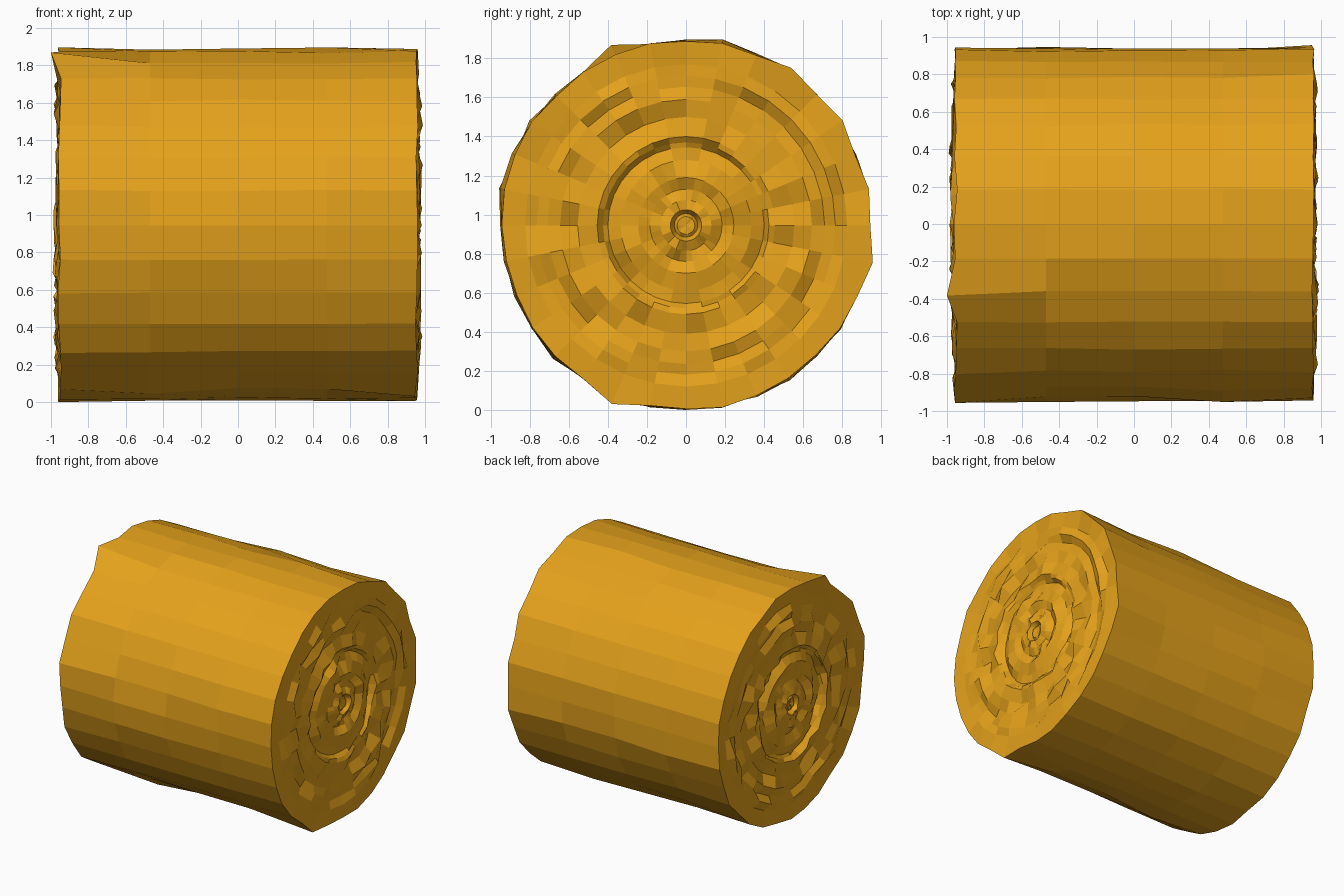
import bpy, bmesh, math, random

if "Cube" in bpy.data.objects:
    bpy.data.objects.remove(bpy.data.objects["Cube"])

random.seed(11)
SIDES, R, CZ = 32, 0.945, 0.945

straw = bpy.data.materials.new("straw")
straw.diffuse_color = (0.78, 0.36, 0.011, 1)
straw.use_nodes = True
straw.node_tree.nodes["Principled BSDF"].inputs["Base Color"].default_value = straw.diffuse_color

bm = bmesh.new()


def add_ring(x_of, r_of):
    """Ring of vertices around the x axis."""
    verts = []
    for k in range(SIDES):
        a = 2 * math.pi * k / SIDES
        r = r_of(k)
        z = max(0.0, CZ + r * math.sin(a))
        verts.append(bm.verts.new((x_of(k), r * math.cos(a), z)))
    return verts


def bridge(a, b):
    for k in range(SIDES):
        n = (k + 1) % SIDES
        bm.faces.new((a[k], a[n], b[n], b[k]))


# Lumps on the rolled side: (ring, side index) -> radius
lumps = {(0, 10): 1.0, (1, 7): 0.955, (3, 7): 0.97, (0, 15): 0.975,
         (3, 15): 0.97, (4, 31): 0.975, (1, 31): 0.965, (2, 5): 0.965,
         (4, 3): 0.965, (4, 5): 0.97, (0, 13): 0.965, (3, 14): 0.965,
         (1, 20): 0.96, (4, 22): 0.99, (1, 22): 0.975, (0, 20): 0.965,
         (4, 1): 0.955, (0, 29): 0.955, (3, 27): 0.955}

# Outer wrap
wrap = []
for i, x in enumerate((-0.945, -0.47, 0, 0.475, 0.945)):
    wrap.append(add_ring(
        lambda k: x * (1 + (random.uniform(0, 0.02) if abs(x) > 0.9 else 0)),
        lambda k: lumps.get((i, k), R + random.uniform(-0.009, 0.007))))
for a, b in zip(wrap, wrap[1:]):
    bridge(a, b)
wrap[0][10].co.x = -1.0

# Ends: coiled layers as (radius, mean x, roughness)
layers = [(0.825, 0.950, 0.022), (0.765, 0.955, 0.030), (0.71, 0.945, 0.030),
          (0.645, 0.955, 0.034), (0.555, 0.945, 0.034), (0.455, 0.965, 0.026),
          (0.425, 0.945, 0.026), (0.40, 0.925, 0.028), (0.335, 0.945, 0.032),
          (0.245, 0.955, 0.032), (0.185, 0.945, 0.024), (0.13, 0.955, 0.022),
          (0.08, 0.97, 0.010), (0.06, 0.935, 0.008), (0.045, 0.95, 0.005)]
for sign, rim in ((-1, wrap[0]), (1, wrap[-1])):
    prev = rim
    for r, x, rough in layers:
        # near the core the straw lies in wider clumps
        clump = 1 if r > 0.4 else 2
        noise = [random.uniform(-rough, rough) for _ in range(SIDES)]
        if clump == 2:
            for k in range(1, SIDES, 2):
                noise[k] = (noise[k - 1] + noise[(k + 1) % SIDES]) / 2
        ring = add_ring(lambda k: sign * (x + noise[k]), lambda k: r)
        bridge(prev, ring)
        prev = ring
    hub = bm.verts.new((sign * 0.945, 0, CZ))
    for k in range(SIDES):
        bm.faces.new((prev[k], prev[(k + 1) % SIDES], hub))

bmesh.ops.recalc_face_normals(bm, faces=bm.faces)
mesh = bpy.data.meshes.new("hay_bale")
bm.to_mesh(mesh)
bm.free()
mesh.materials.append(straw)
bale = bpy.data.objects.new("hay_bale", mesh)
bpy.context.collection.objects.link(bale)
